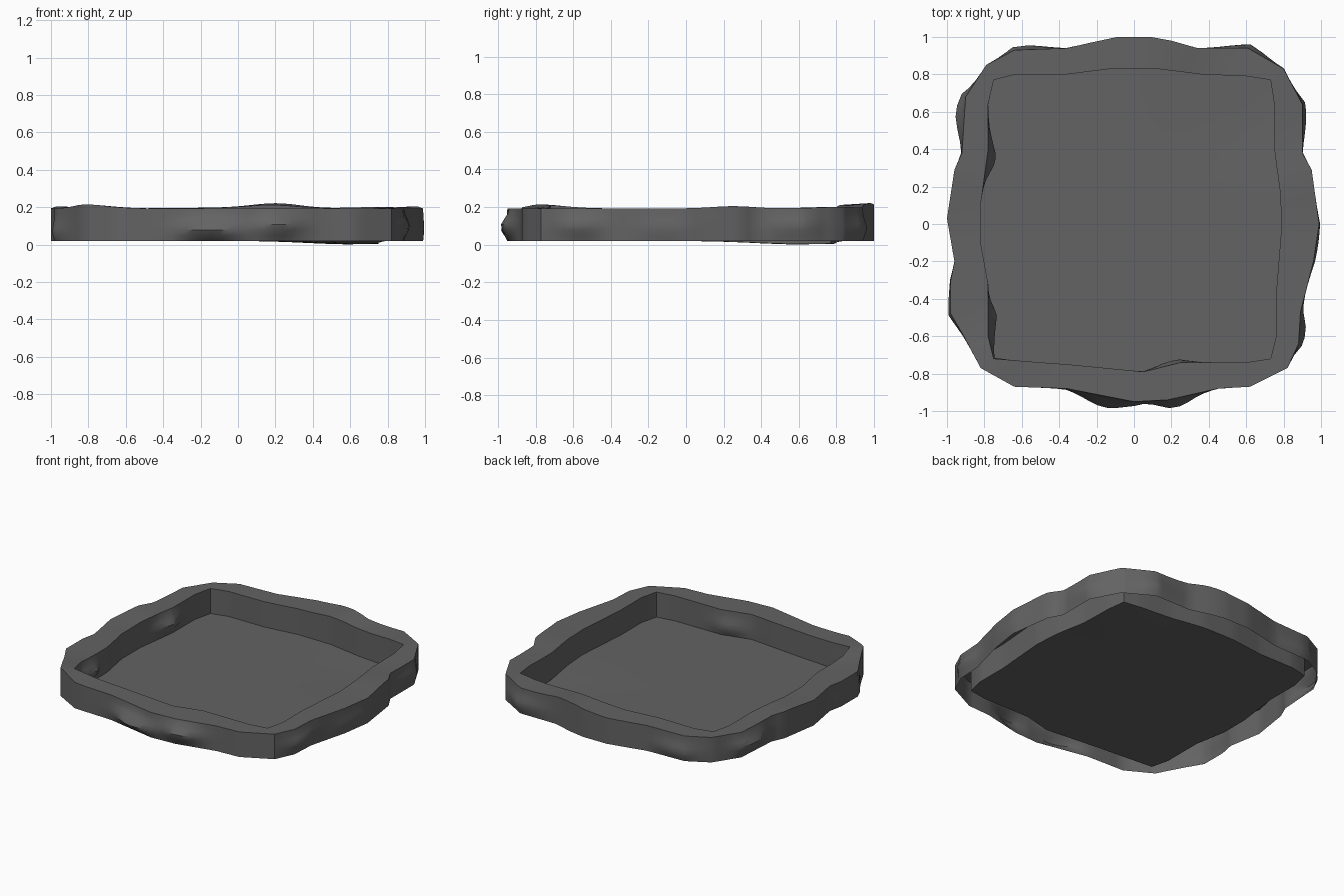
import bpy, bmesh, math

if "Cube" in bpy.data.objects:
    bpy.data.objects.remove(bpy.data.objects["Cube"])

N = 128
stone = bpy.data.materials.new("dark grey stone")
stone.diffuse_color = (0.125, 0.125, 0.125, 1)
stone.use_nodes = True
stone.node_tree.nodes["Principled BSDF"].inputs["Base Color"].default_value = stone.diffuse_color

# Plan outlines, counter-clockwise from the right side
OUTER = [(.99, 0), (.95, .29), (.9, .38), (.9, .64), (.8, .83), (.61, .94), (.34, .94),
         (.2, .98), (.09, 1), (-.09, 1), (-.23, .97), (-.36, .94), (-.64, .93), (-.79, .85),
         (-.9, .68), (-.92, .38), (-.96, .29), (-1, .03), (-.96, -.2), (-.98, -.3),
         (-.98, -.48), (-.91, -.6), (-.82, -.77), (-.64, -.87), (-.36, -.88), (0, -.95),
         (.18, -.94), (.45, -.88), (.62, -.87), (.82, -.77), (.88, -.64), (.89, -.47), (.96, -.2)]
INNER = [(.79, 0), (.78, .18), (.75, .4), (.75, .64), (.73, .77), (.6, .79), (.36, .8),
         (.12, .83), (-.12, .83), (-.36, .8), (-.63, .8), (-.75, .77), (-.78, .64), (-.78, .4),
         (-.82, .1), (-.82, -.1), (-.78, -.32), (-.78, -.6), (-.75, -.72), (-.5, -.74),
         (-.36, -.75), (-.1, -.775), (.05, -.79), (.25, -.74), (.6, -.74), (.73, -.72),
         (.76, -.6), (.76, -.37)]

# Worn bulges: angle, angular width, height, amount
OUT_BUMPS = [(261, 9, .08, .06), (283, 7, .10, .05), (32, 6, .10, .025), (328, 5, .10, .04),
             (148, 6, .10, .055), (121, 6, .08, .025), (57, 7, .09, .025), (353, 8, .09, .012),
             (205, 7, .07, .015)]
IN_BUMPS = [(155, 7, .10, -.05), (215, 6, .10, -.06), (285, 8, .08, -.02)]
# Raised spots on the rim: x, y, radius, amount
TOP_BUMPS = [(-.82, -.78, .18, .022), (.2, .95, .18, .025), (.95, .25, .15, .012),
             (-.95, .25, .15, .012), (.75, .8, .2, .008), (0, .95, .4, .005)]


def radius(poly, t):
    """Distance from the centre to the outline at angle t."""
    c, s = math.cos(t), math.sin(t)
    for (ax, ay), (bx, by) in zip(poly, poly[1:] + poly[:1]):
        ex, ey = bx - ax, by - ay
        d = c * ey - s * ex
        if abs(d) < 1e-9:
            continue
        r = (ax * ey - ay * ex) / d
        u = (ax * s - ay * c) / d
        if r > 0 and -1e-6 <= u <= 1 + 1e-6:
            return r
    return .85


def bulge(bumps, t, z):
    deg, total = math.degrees(t), 0
    for a, w, h, amt in bumps:
        da = (deg - a + 180) % 360 - 180
        total += amt * math.exp(-(da / w) ** 2 - ((z - h) / .05) ** 2)
    return total


def top_z(x, y):
    return .193 + sum(k * math.exp(-((x - a) ** 2 + (y - b) ** 2) / r ** 2) for a, b, r, k in TOP_BUMPS)


def floor_z(x, y):
    return .02 - .019 * math.exp(-((x - .62) ** 2 + (y - .62) ** 2) / .12)


def angles(poly):
    """Even steps, each outline corner snapped to its nearest step."""
    ts = [2 * math.pi * i / N for i in range(N)]
    for x, y in poly:
        a = math.atan2(y, x) % (2 * math.pi)
        ts[round(a / (2 * math.pi) * N) % N] = a
    return ts


def wall_loop(poly, bumps, f):
    """Outline at height fraction f."""
    pts = []
    for t in angles(poly):
        r = radius(poly, t)
        x, y = r * math.cos(t), r * math.sin(t)
        lo = .02 if poly is OUTER else floor_z(x, y)
        z = lo + (top_z(x, y) - lo) * f
        if 0 < f < 1:
            r += bulge(bumps, t, z)
        pts.append((r * math.cos(t), r * math.sin(t), z))
    return pts


def skin(name, loops, close=False):
    bm = bmesh.new()
    rings = [[bm.verts.new(p) for p in loop] for loop in loops]
    for a, b in zip(rings, rings[1:]):
        for i in range(N):
            j = (i + 1) % N
            bm.faces.new((a[i], a[j], b[j], b[i]))
    if close:
        c = bm.verts.new((0, 0, .02))
        for i in range(N):
            bm.faces.new((rings[-1][i], rings[-1][(i + 1) % N], c))
    me = bpy.data.meshes.new(name)
    bm.to_mesh(me)
    bm.free()
    me.materials.append(stone)
    ob = bpy.data.objects.new(name, me)
    bpy.context.collection.objects.link(ob)
    bpy.ops.object.select_all(action='DESELECT')
    ob.select_set(True)
    bpy.context.view_layer.objects.active = ob
    bpy.ops.object.shade_smooth_by_angle(angle=math.radians(35))


# Rim: outer wall, flat top, inner wall; open underneath
steps = [i / 6 for i in range(7)]
rim = [wall_loop(OUTER, OUT_BUMPS, f) for f in steps]
rim += [wall_loop(INNER, IN_BUMPS, f) for f in reversed(steps)]
skin("stone_rim", rim)

# Basin floor: shrinking loops with a slight dip in one corner
base = rim[-1]
floor = [base] + [[(x * k, y * k, floor_z(x * k, y * k)) for x, y, _ in base] for k in (.8, .6, .4, .2)]
skin("basin_floor", floor, close=True)
